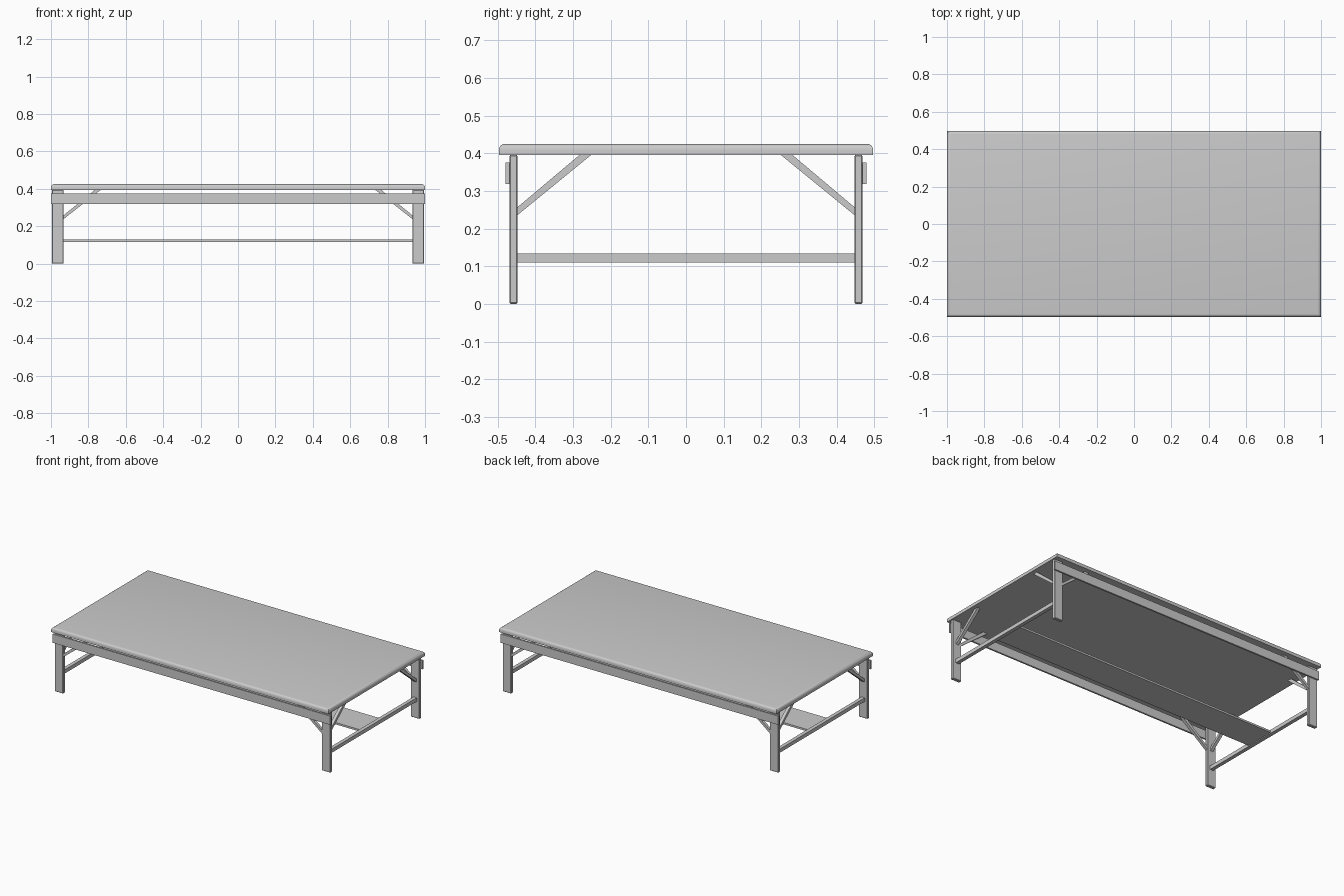
import bpy, bmesh

if "Cube" in bpy.data.objects:
    bpy.data.objects.remove(bpy.data.objects["Cube"])

def mesh_object(name, bm, smooth=False):
    bmesh.ops.recalc_face_normals(bm, faces=bm.faces)
    me = bpy.data.meshes.new(name)
    bm.to_mesh(me)
    bm.free()
    ob = bpy.data.objects.new(name, me)
    bpy.context.collection.objects.link(ob)
    if smooth:
        bpy.ops.object.select_all(action='DESELECT')
        ob.select_set(True)
        bpy.context.view_layer.objects.active = ob
        bpy.ops.object.shade_smooth_by_angle()
    return ob

def box_bm(x0, x1, y0, y1, z0, z1):
    bm = bmesh.new()
    bmesh.ops.create_cube(bm, size=1)
    for v in bm.verts:
        v.co = (x1 if v.co.x > 0 else x0, y1 if v.co.y > 0 else y0, z1 if v.co.z > 0 else z0)
    return bm

def prism(name, pts, offset):
    """Extrude a flat polygon by an offset vector."""
    bm = bmesh.new()
    f = bm.faces.new([bm.verts.new(p) for p in pts])
    ext = bmesh.ops.extrude_face_region(bm, geom=[f])
    bmesh.ops.translate(bm, vec=offset, verts=[g for g in ext['geom'] if isinstance(g, bmesh.types.BMVert)])
    return mesh_object(name, bm)

TOP_Z = 0.395

# table top with rounded upper rim
bm = box_bm(-1, 1, -0.497, 0.497, TOP_Z, 0.425)
rim = [e for e in bm.edges if all(v.co.z > 0.42 for v in e.verts)]
bmesh.ops.bevel(bm, geom=rim, offset=0.017, segments=4, profile=0.5, affect='EDGES')
mesh_object("table_top", bm, smooth=True)

for sx, xn in ((-1, "left"), (1, "right")):
    for sy, yn in ((-1, "front"), (1, "back")):
        tag = f"{yn}_{xn}"
        # leg with eased edges
        xs, ys = sorted((sx * 0.932, sx * 0.994)), sorted((sy * 0.447, sy * 0.469))
        bm = box_bm(*xs, *ys, 0, TOP_Z)
        bmesh.ops.bevel(bm, geom=bm.edges[:], offset=0.003, segments=1, affect='EDGES')
        mesh_object(f"{tag}_leg", bm)
        # diagonal brace across the width
        prof = [(0.448, 0.235), (0.448, 0.256), (0.283, TOP_Z), (0.252, TOP_Z)]
        prism(f"{tag}_width_brace", [(sx * 0.953, sy * a, z) for a, z in prof], (sx * 0.02, 0, 0))
        # diagonal brace along the length
        prof = [(0.933, 0.238), (0.933, 0.258), (0.765, TOP_Z), (0.733, TOP_Z)]
        prism(f"{tag}_length_brace", [(sx * a, sy * 0.449, z) for a, z in prof], (0, sy * 0.018, 0))
    # end stretcher
    xs = sorted((sx * 0.951, sx * 0.975))
    mesh_object(f"{xn}_end_stretcher", box_bm(*xs, -0.448, 0.448, 0.11, 0.134))

# long side rails
for sy, yn in ((-1, "front"), (1, "back")):
    ys = sorted((sy * 0.468, sy * 0.479))
    mesh_object(f"{yn}_rail", box_bm(-1, 1, *ys, 0.318, 0.375))

# long central stretcher board
mesh_object("centre_stretcher", box_bm(-0.952, 0.952, -0.1, 0.1, 0.116, 0.128))
